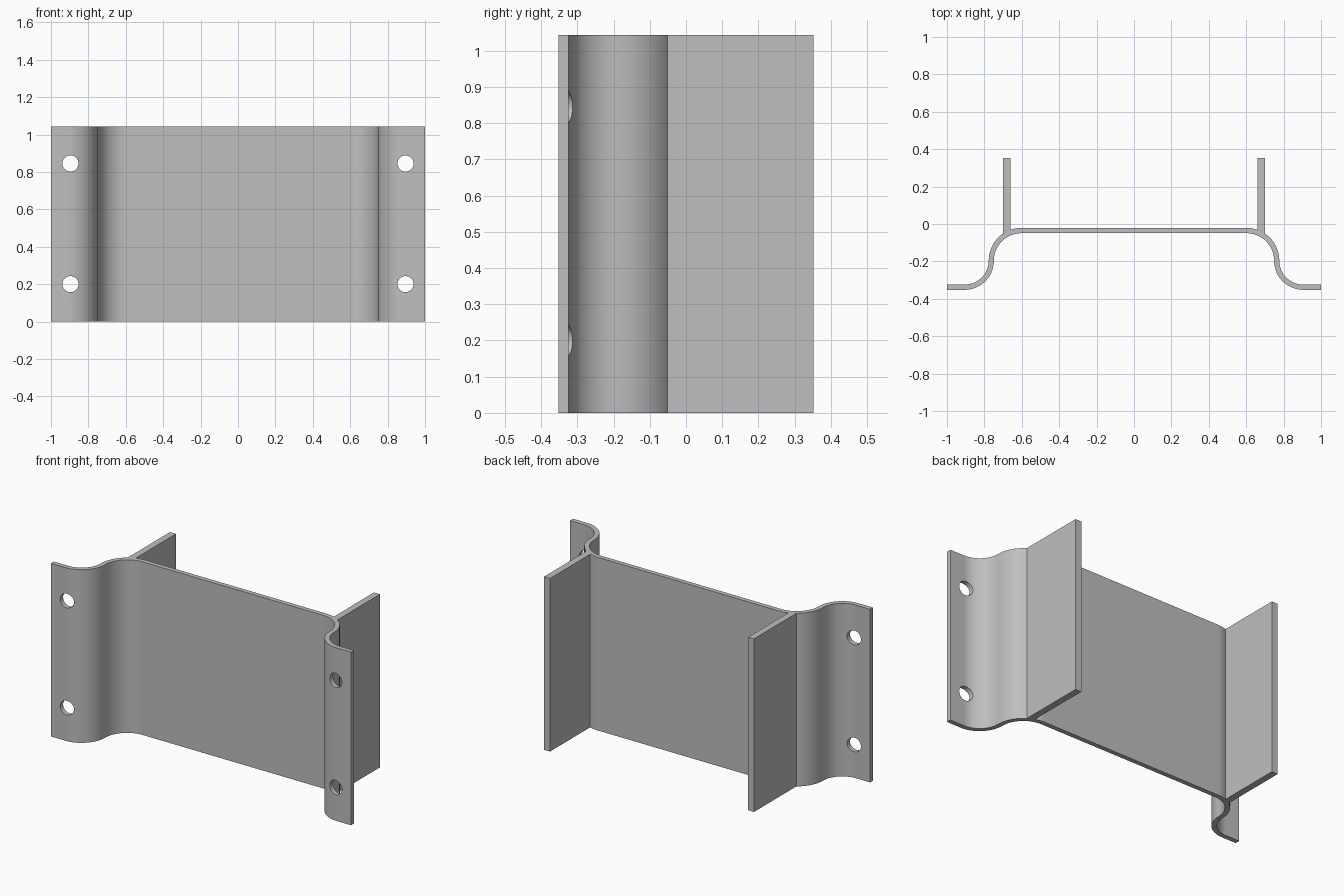
import bpy, bmesh, math
from mathutils import Vector

cube = bpy.data.objects.get("Cube")
if cube:
    bpy.data.objects.remove(cube, do_unlink=True)

HEIGHT = 1.043
HALF_T = 0.014                      # half of the sheet thickness
WALL_X = 0.763                      # where the two bends meet
PANEL_Y, FLANGE_Y = -0.035, -0.338
R_IN, R_OUT = 0.161, 0.142          # bend radii on the sheet centreline
HOLE_X, HOLE_R = 0.896, 0.043
SEGS = 16

grey = bpy.data.materials.new("steel_grey")
grey.use_nodes = True
colour = (0.52, 0.52, 0.52, 1)
grey.diffuse_color = colour
grey.node_tree.nodes["Principled BSDF"].inputs["Base Color"].default_value = colour


def extrude(name, outline):
    """Upright prism from an outline in the ground plane."""
    bm = bmesh.new()
    face = bm.faces.new([bm.verts.new((x, y, 0)) for x, y in outline])
    top = bmesh.ops.extrude_face_region(bm, geom=[face])["geom"]
    bmesh.ops.translate(bm, vec=(0, 0, HEIGHT),
                        verts=[v for v in top if isinstance(v, bmesh.types.BMVert)])
    bmesh.ops.recalc_face_normals(bm, faces=bm.faces)
    mesh = bpy.data.meshes.new(name)
    bm.to_mesh(mesh)
    bm.free()
    mesh.materials.append(grey)
    obj = bpy.data.objects.new(name, mesh)
    bpy.context.collection.objects.link(obj)
    return obj


def activate(obj):
    bpy.ops.object.select_all(action="DESELECT")
    obj.select_set(True)
    bpy.context.view_layer.objects.active = obj


# Half of the sheet: (point, normal) pairs from the panel out to the flange
up = Vector((0, 1))
inner_c = Vector((WALL_X - R_IN, PANEL_Y - R_IN))
outer_c = Vector((WALL_X + R_OUT, FLANGE_Y + R_OUT))
half = []
for i in range(SEGS + 1):
    a = math.pi / 2 * (1 - i / SEGS)
    n = Vector((math.cos(a), math.sin(a)))
    half.append((inner_c + n * R_IN, n))
for i in range(1, SEGS + 1):
    a = math.pi + math.pi / 2 * i / SEGS
    n = Vector((math.cos(a), math.sin(a)))
    half.append((outer_c + n * R_OUT, -n))
half.append((Vector((1, FLANGE_Y)), up))

flip = lambda v: Vector((-v.x, v.y))
full = [(flip(p), flip(n)) for p, n in reversed(half)] + half
back = [p + n * HALF_T for p, n in full]
front = [p - n * HALF_T for p, n in full]
sheet = extrude("bent_sheet", back + front[::-1])

# Bolt holes through both flanges
for side in (-1, 1):
    for z in (0.2, 0.845):
        bpy.ops.mesh.primitive_cylinder_add(
            vertices=32, radius=HOLE_R, depth=0.3,
            location=(side * HOLE_X, FLANGE_Y, z), rotation=(math.pi / 2, 0, 0))
        cutter = bpy.context.object
        cutter.hide_render = True
        activate(sheet)
        mod = sheet.modifiers.new("hole", "BOOLEAN")
        mod.operation, mod.solver, mod.object = "DIFFERENCE", "EXACT", cutter
        bpy.ops.object.modifier_apply(modifier=mod.name)
        bpy.data.objects.remove(cutter, do_unlink=True)

activate(sheet)
bpy.ops.object.shade_smooth_by_angle(angle=math.radians(30))
weighted = sheet.modifiers.new("even_shading", "WEIGHTED_NORMAL")
weighted.keep_sharp = True

# Rear fins, with feet that follow the bend
def bend_y(x):
    return inner_c.y + math.sqrt((R_IN + HALF_T) ** 2 - (x - inner_c.x) ** 2)

for side, name in ((1, "left_fin"), (-1, "right_fin")):
    xs = (0.66, 0.70)
    outline = [(xs[0], bend_y(xs[0])), (xs[1], bend_y(xs[1])),
               (xs[1], 0.352), (xs[0], 0.352)]
    extrude(name, [(side * x, y) for x, y in outline])
